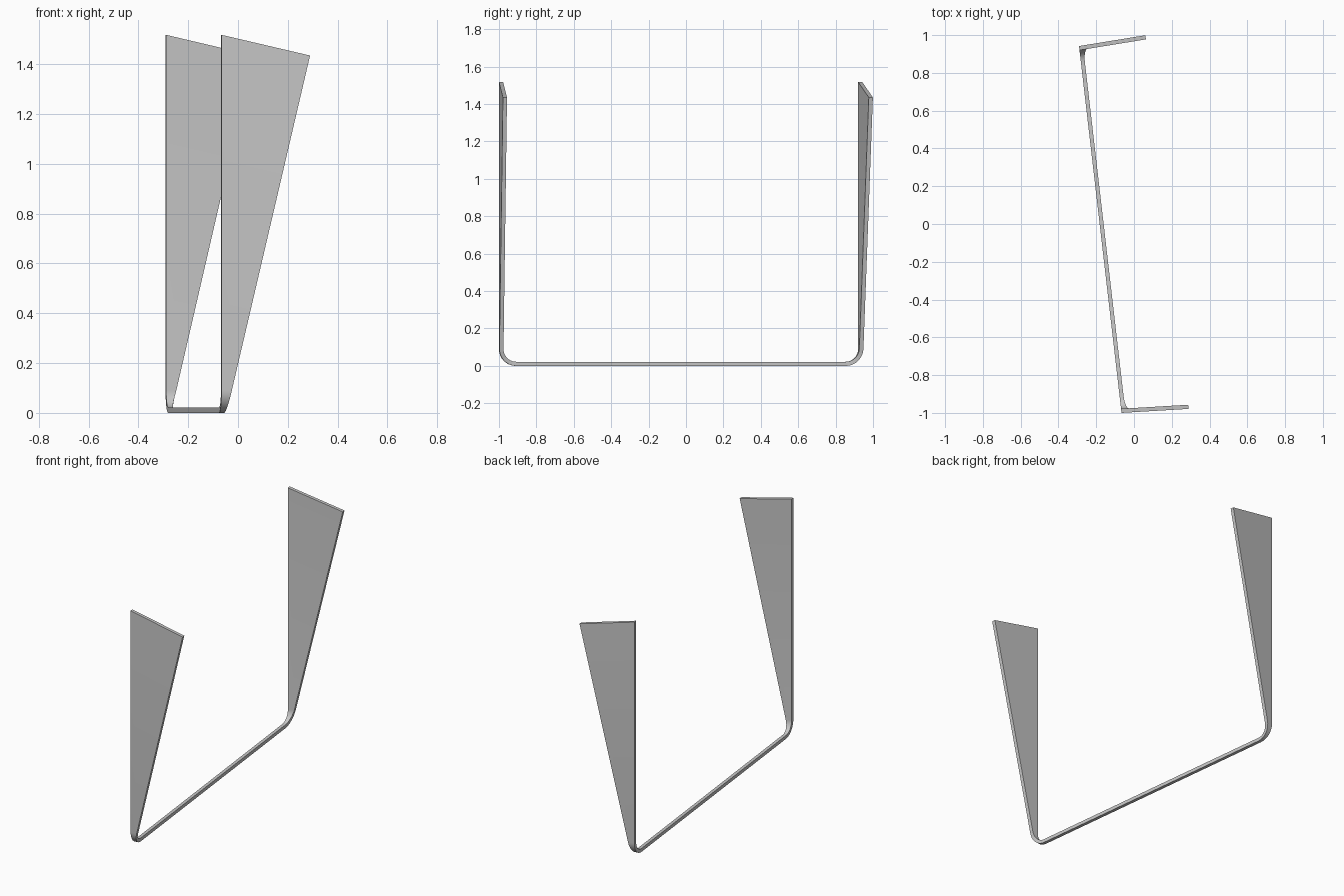
import bpy
import bmesh
from math import sin, cos, pi
from mathutils import Vector

cube = bpy.data.objects.get("Cube")
if cube:
    bpy.data.objects.remove(cube, do_unlink=True)

THICK = 0.022       # sheet thickness
RADIUS = 0.09       # outer bend radius
BAR_WIDTH = 0.021   # width of the crossbar
FLARE = 0.225       # widening of the bends per unit of height
TOP_WIDTH = 0.356   # leg width at the top
TOP_HIGH, TOP_LOW = 1.518, 1.435
STEPS = 10

metal = bpy.data.materials.new("light grey metal")
metal.use_nodes = True
grey = (0.58, 0.58, 0.58, 1)
metal.diffuse_color = grey
metal.node_tree.nodes["Principled BSDF"].inputs["Base Color"].default_value = grey

front_corner = Vector((-0.066, -1.0, 0))
back_corner = Vector((-0.291, 0.942, 0))
along = (back_corner - front_corner).normalized()
across = Vector((along.y, -along.x, 0))
UP = Vector((0, 0, 1))


def leg_rings(corner, inward, leg_dir):
    """Cross-sections of one leg, from its top down through the bend."""
    leg_dir = leg_dir.normalized()
    # Slanted top end
    outer = corner + UP * TOP_HIGH
    side = leg_dir * TOP_WIDTH - UP * (TOP_HIGH - TOP_LOW)
    inner = outer + inward * THICK
    rings = [(outer, outer + side, inner + side, inner)]
    # Bend, narrowing into the crossbar
    centre = corner + (inward + UP) * RADIUS
    for i in range(STEPS, -1, -1):
        f = i / STEPS
        t = f * pi / 2
        spoke = -inward * sin(t) - UP * cos(t)
        outer = centre + spoke * RADIUS
        inner = centre + spoke * (RADIUS - THICK)
        side = across.lerp(leg_dir, f).normalized() * (BAR_WIDTH + FLARE * outer.z)
        rings.append((outer, outer + side, inner + side, inner))
    return rings


# Front leg, crossbar and back leg as one bent strip
rings = leg_rings(front_corner, along, Vector((0.352, 0.021, 0)))
rings += reversed(leg_rings(back_corner, -along, Vector((0.35, 0.057, 0))))

bm = bmesh.new()
loops = [[bm.verts.new(p) for p in ring] for ring in rings]
for a, b in zip(loops, loops[1:]):
    for k in range(4):
        n = (k + 1) % 4
        bm.faces.new((a[k], a[n], b[n], b[k]))
bm.faces.new(loops[0])
bm.faces.new(loops[-1])
bmesh.ops.recalc_face_normals(bm, faces=bm.faces)

mesh = bpy.data.meshes.new("bent_leg_frame")
bm.to_mesh(mesh)
bm.free()
mesh.materials.append(metal)
frame = bpy.data.objects.new("bent_leg_frame", mesh)
bpy.context.collection.objects.link(frame)

# Smooth bends, sharp edges
bpy.ops.object.select_all(action='DESELECT')
frame.select_set(True)
bpy.context.view_layer.objects.active = frame
bpy.ops.object.shade_smooth_by_angle(angle=pi / 6)
